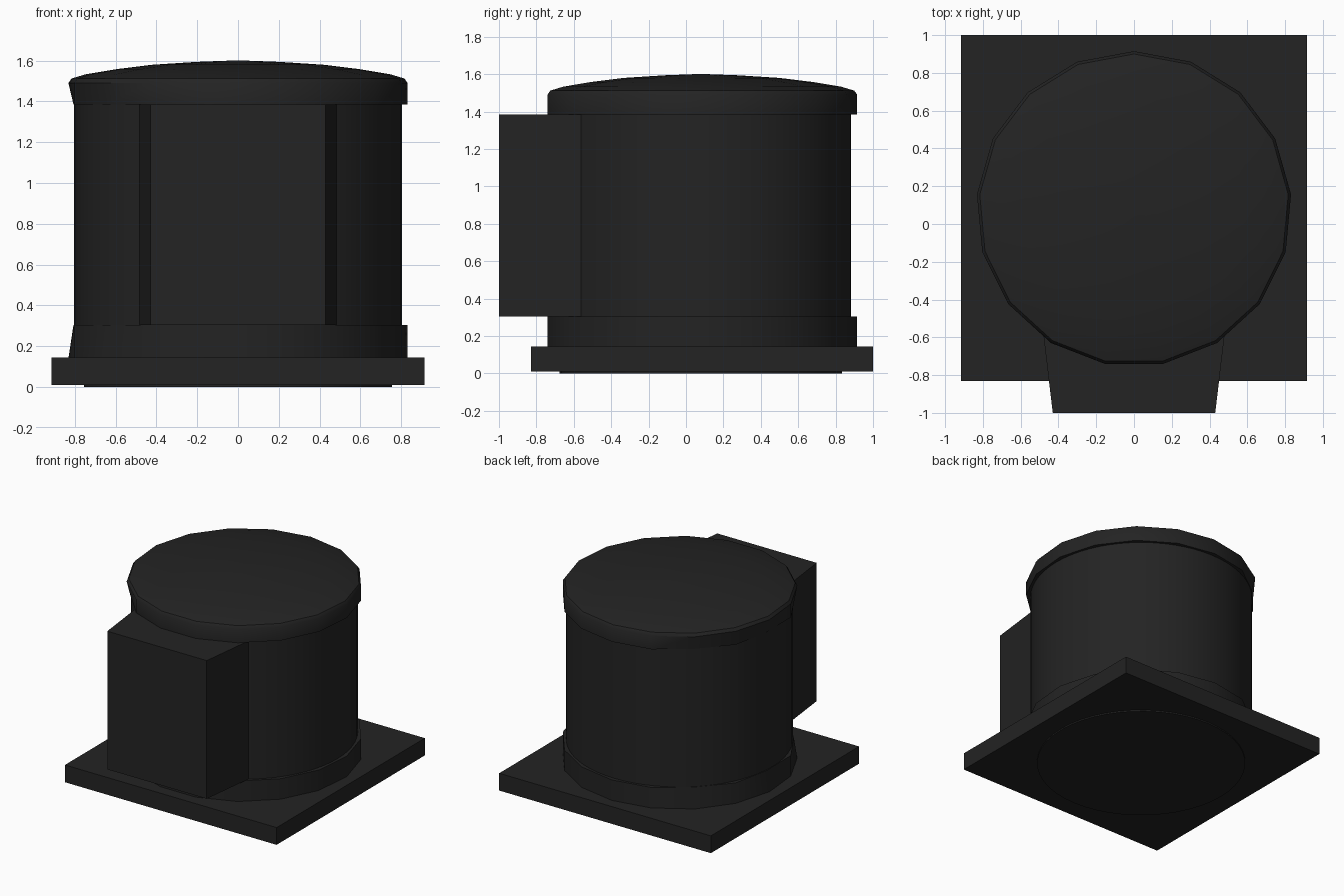
import bpy, bmesh, math
from mathutils import Vector

cube = bpy.data.objects.get("Cube")
if cube:
    bpy.data.objects.remove(cube, do_unlink=True)

CY = 0.08      # centre of the drum along y
RIM = 0.835    # radius of the rims
SIDES = 17

charcoal = bpy.data.materials.new("charcoal")
colour = (0.017, 0.017, 0.017, 1)
charcoal.diffuse_color = colour
charcoal.use_nodes = True
charcoal.node_tree.nodes["Principled BSDF"].inputs["Base Color"].default_value = colour


def finish(name, bm, smooth=False):
    bmesh.ops.recalc_face_normals(bm, faces=bm.faces[:])
    mesh = bpy.data.meshes.new(name)
    bm.to_mesh(mesh)
    bm.free()
    mesh.materials.append(charcoal)
    obj = bpy.data.objects.new(name, mesh)
    bpy.context.collection.objects.link(obj)
    if smooth:
        bpy.ops.object.select_all(action='DESELECT')
        obj.select_set(True)
        bpy.context.view_layer.objects.active = obj
        bpy.ops.object.shade_smooth_by_angle(angle=math.radians(35))
    return obj


def turned(name, profile, sides, pulled_ring=None):
    """Stack of rings closed at both ends; one ring may have dented corners."""
    bm = bmesh.new()
    rings = []
    for level, (radius, z) in enumerate(profile):
        ring = []
        for i in range(sides):
            a = math.pi / 2 + math.tau * i / sides
            r = 0.97 * radius if level == pulled_ring and i in (2, 4, 6) else radius
            ring.append(bm.verts.new((r * math.cos(a), CY + r * math.sin(a), z)))
        rings.append(ring)
    for low, high in zip(rings, rings[1:]):
        for i in range(sides):
            j = (i + 1) % sides
            bm.faces.new((low[i], low[j], high[j], high[i]))
    bm.faces.new(rings[0])
    bm.faces.new(rings[-1])
    return finish(name, bm, True)


def prism(name, outline, bottom, top):
    bm = bmesh.new()
    face = bm.faces.new([bm.verts.new((x, y, bottom)) for x, y in outline])
    out = bmesh.ops.extrude_face_region(bm, geom=[face])
    verts = [v for v in out["geom"] if isinstance(v, bmesh.types.BMVert)]
    bmesh.ops.translate(bm, verts=verts, vec=Vector((0, 0, top - bottom)))
    return finish(name, bm)


# Square plate and the thin foot beneath it
prism("base_plate", [(-0.915, -0.83), (0.915, -0.83), (0.915, 1), (-0.915, 1)], 0.01, 0.145)
turned("foot_disc", [(0.755, 0), (0.755, 0.05)], 48)

# Drum with its lower collar and domed lid
turned("drum_body", [(0.803, 0.14), (0.803, 1.42)], 64)
turned("lower_collar", [(RIM, 0.14), (RIM, 0.305)], SIDES, pulled_ring=1)
turned("domed_lid", [(RIM, 1.385), (RIM, 1.49), (0.82, 1.512), (0.75, 1.533),
                     (0.6, 1.558), (0.42, 1.58), (0.2, 1.594), (0.04, 1.6)],
       SIDES, pulled_ring=0)

# Tapered box on the front
prism("front_housing", [(-0.43, -1), (0.43, -1), (0.49, -0.5), (-0.49, -0.5)], 0.305, 1.385)
